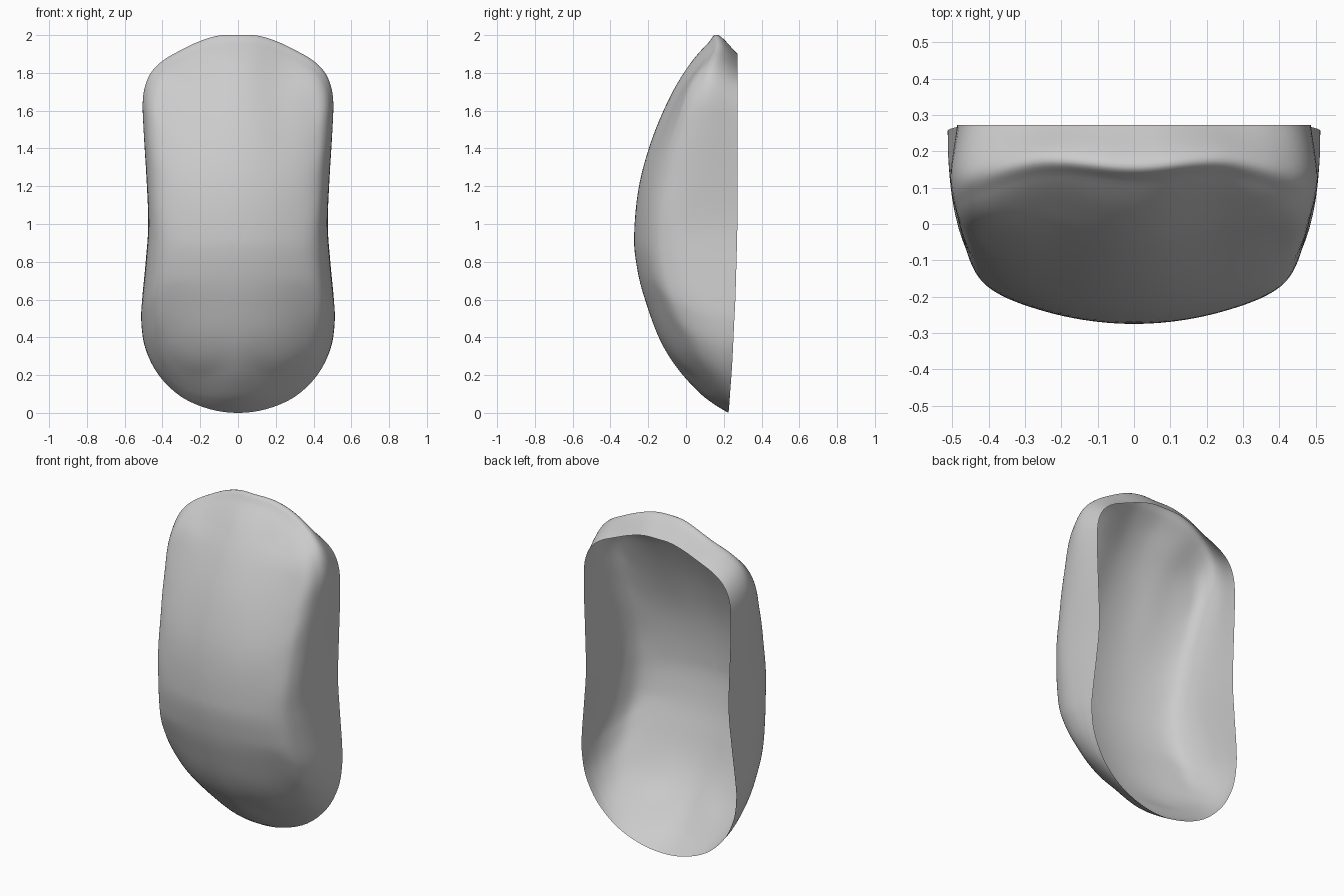
import bpy, bmesh
from math import exp
from mathutils import Vector

if "Cube" in bpy.data.objects:
    bpy.data.objects.remove(bpy.data.objects["Cube"])

def spline(keys, vals, t):
    """Smooth Hermite curve through vals (vectors) placed at keys."""
    n = len(keys)
    i = 0
    while i < n - 2 and t > keys[i + 1]:
        i += 1
    def slope(k):
        a, b = max(k - 1, 0), min(k + 1, n - 1)
        return (vals[b] - vals[a]) / (keys[b] - keys[a])
    h = keys[i + 1] - keys[i]
    s = (t - keys[i]) / h
    return (vals[i] * (2*s**3 - 3*s**2 + 1) + slope(i) * (h * (s**3 - 2*s**2 + s))
            + vals[i + 1] * (3*s**2 - 2*s**3) + slope(i + 1) * (h * (s**3 - s**2)))

def smooth(a, b, t):
    t = min(max((t - a) / (b - a), 0), 1)
    return t * t * (3 - 2 * t)

# Right half of the front outline (x, z), top to bottom, with one mirrored point at each end
half = [(0, 2), (.1, 1.996), (.2, 1.967), (.3, 1.92), (.4, 1.862), (.47, 1.785), (.503, 1.67),
        (.5, 1.5), (.485, 1.25), (.475, 1), (.489, .8), (.508, .6), (.512, .48), (.49, .34),
        (.42, .2), (.3, .085), (.15, .02), (0, 0)]
outline = [Vector(p) for p in [(-.1, 1.996)] + half + [(-.15, .02)]]
outline_keys = list(range(-1, len(half) + 1))

# Side silhouette of the front face (z, y)
side_line = [(0, .225), (.08, .105), (.18, 0), (.365, -.127), (.6, -.217), (.75, -.256), (.92, -.275),
             (1.2, -.249), (1.45, -.18), (1.67, -.085), (1.845, .02), (2, .16)]
side_z, side_y = zip(*side_line)

def front_face(x, z):
    """Front face: side silhouette plus cross curvature and two shallow grooves near the top."""
    curve = (.115 + .13 * max(0, .7 - z)) * (x / .45) ** 2
    groove = .014 * exp(-((abs(x) - .22) / .1) ** 2) * smooth(1.1, 1.8, z)
    return spline(side_z, side_y, z) + curve + groove

# Radial profiles (fraction of outline, y) from the belly to the open back rim
MID, BELLY = .9, -.275
profiles = {
    0:   [(.25, -.255), (.5, -.18), (.7, -.088), (.86, .02), (.96, .115), (1, .168), (.91, .272)],
    2.5: [(.27, -.25), (.55, -.155), (.75, -.05), (.88, .05), (.965, .13), (1, .185), (.915, .272)],
    4.5: [(.3, -.238), (.6, -.15), (.8, -.05), (.91, .02), (.97, .08), (1, .15), (.935, .272)],
    6.5: [(.3, -.248), (.6, -.165), (.8, -.09), (.91, -.03), (.97, .035), (1, .13), (.965, .272)],
    7.75: [(.3, -.258), (.6, -.205), (.81, -.14), (.92, -.085), (.98, 0), (1, .12), (.985, .272)],
    9:   [(.3, -.262), (.6, -.23), (.82, -.175), (.93, -.12), (.985, -.035), (1, .1), (.995, .272)],
    12:  [(.3, -.25), (.6, -.178), (.8, -.098), (.91, -.01), (.97, .085), (.995, .18), (1, .255)],
    13.5: [(.3, -.243), (.57, -.145), (.77, -.045), (.89, .04), (.955, .12), (.99, .19), (1, .245)],
    15:  [(.25, -.25), (.5, -.166), (.72, -.055), (.86, .065), (.94, .148), (.98, .2), (1, .232)],
    17:  [(.2, -.258), (.4, -.198), (.6, -.125), (.75, -.037), (.88, .07), (.95, .15), (1, .225)],
}
p_keys = [-2.5] + list(profiles) + [19]
p_list = list(profiles.values())
p_list = [p_list[1]] + p_list + [p_list[-2]]

AROUND, RINGS = 68, 42
bm = bmesh.new()
centre = bm.verts.new((0, BELLY, MID))
rays = []
for i in range(2 * AROUND):
    side = 1 if i <= AROUND else -1
    u = 17 * (i if i <= AROUND else 2 * AROUND - i) / AROUND
    edge = spline(outline_keys, outline, u)
    pts = [spline(p_keys, [Vector(p[k]) for p in p_list], u) for k in range(7)]
    pts = [Vector((-pts[0].x, pts[0].y)), Vector((0, BELLY))] + pts
    ray = []
    for j in range(1, RINGS + 1):
        t = 7 * j / RINGS
        q = spline(list(range(-1, 8)), pts, t)
        x, z = side * edge.x * q.x, MID + (edge.y - MID) * q.x
        w = smooth(2, 4.3, t)          # belly follows front_face, outer part the profiles
        y = q.y * w + (front_face(x, z) * (1 - w) if w < 1 else 0)
        ray.append(bm.verts.new((x, y, z)))
    rays.append(ray)

# Skin the shell, open at the back
for i, a in enumerate(rays):
    b = rays[(i + 1) % len(rays)]
    bm.faces.new((centre, a[0], b[0]))
    for j in range(RINGS - 1):
        bm.faces.new((a[j], a[j + 1], b[j + 1], b[j]))
bmesh.ops.recalc_face_normals(bm, faces=bm.faces)
front = min(bm.faces, key=lambda f: f.calc_center_median().y)
if front.normal.y > 0:
    bmesh.ops.reverse_faces(bm, faces=bm.faces)

mesh = bpy.data.meshes.new("curved_shell")
bm.to_mesh(mesh)
bm.free()
mesh.shade_smooth()
shell = bpy.data.objects.new("curved_shell", mesh)
bpy.context.collection.objects.link(shell)
